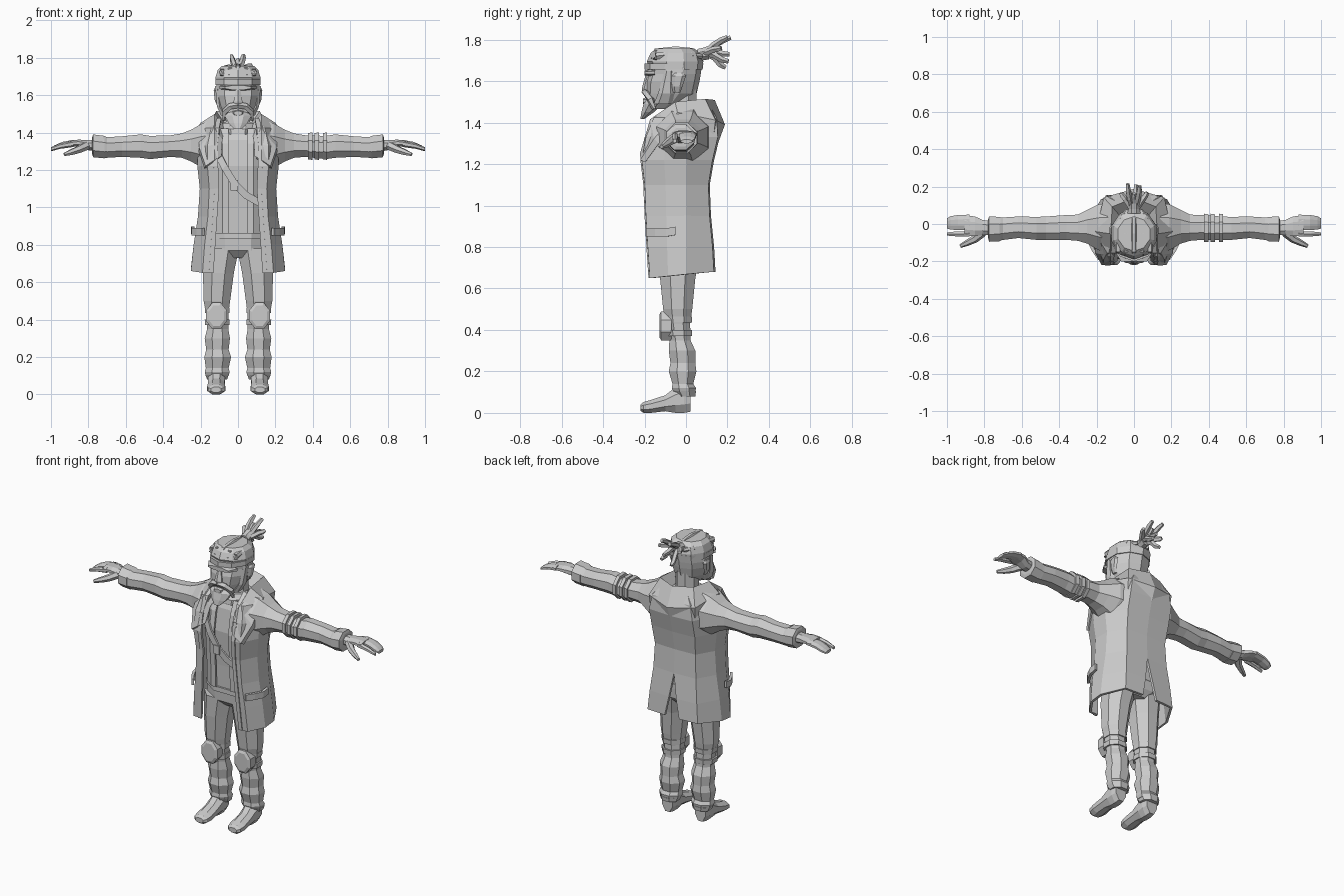
import bpy, bmesh, math
from mathutils import Vector

grey = bpy.data.materials.new("plain grey")
grey.diffuse_color = (0.6, 0.6, 0.6, 1)


def finish(name, bm, mirror=False, thick=0):
    bmesh.ops.recalc_face_normals(bm, faces=bm.faces[:])
    me = bpy.data.meshes.new(name)
    bm.to_mesh(me)
    bm.free()
    me.materials.append(grey)
    ob = bpy.data.objects.new(name, me)
    bpy.context.collection.objects.link(ob)
    if mirror:
        m = ob.modifiers.new("mirror", 'MIRROR')
        m.use_clip = True
        m.merge_threshold = 0.002
    if thick:
        s = ob.modifiers.new("thickness", 'SOLIDIFY')
        s.thickness = thick
        s.offset = 0
    return ob


def skin(name, rings, mirror=False):
    """Closed loft through rings of points, capped at both ends."""
    bm = bmesh.new()
    vs = [[bm.verts.new(p) for p in r] for r in rings]
    n = len(vs[0])
    for a, b in zip(vs, vs[1:]):
        for i in range(n):
            bm.faces.new((a[i], a[(i + 1) % n], b[(i + 1) % n], b[i]))
    bm.faces.new(vs[0])
    bm.faces.new(vs[-1])
    return finish(name, bm, mirror)


def loft(name, axis, rows, mirror=False, n=8):
    """Rows are (position, u0, u1, v0, v1) extents of flat-sided rings."""
    rings = []
    for t, u0, u1, v0, v1 in rows:
        ring = []
        for i in range(n):
            a = 2 * math.pi * (i + 0.5) / n
            k = 0.5 / math.cos(math.pi / n)
            u = (u0 + u1) / 2 + (u1 - u0) * k * math.cos(a)
            v = (v0 + v1) / 2 + (v1 - v0) * k * math.sin(a)
            ring.append([(t, u, v), (u, t, v), (u, v, t)][axis])
        rings.append(ring)
    return skin(name, rings, mirror)


def tube(name, pts, radii, mirror=False, n=5):
    pts = [Vector(p) for p in pts]
    rings = []
    for i, p in enumerate(pts):
        d = (pts[min(i + 1, len(pts) - 1)] - pts[max(i - 1, 0)]).normalized()
        ref = Vector((0, 0, 1)) if abs(d.z) < 0.85 else Vector((0, 1, 0))
        s = d.cross(ref).normalized()
        t = s.cross(d)
        rings.append([p + radii[i] * (s * math.cos(a) + t * math.sin(a))
                      for a in (2 * math.pi * k / n for k in range(n))])
    return skin(name, rings, mirror)


def sheet(name, rows, thick, mirror=False):
    bm = bmesh.new()
    vs = [[bm.verts.new(p) for p in r] for r in rows]
    for a, b in zip(vs, vs[1:]):
        for i in range(len(a) - 1):
            bm.faces.new((a[i], a[i + 1], b[i + 1], b[i]))
    return finish(name, bm, mirror, thick)


# Trousers, knee pads and boots
loft("trouser_leg", 2, [
    (.10, .05, .172, -.06, .045), (.12, .045, .178, -.068, .048), (.14, .05, .172, -.065, .035),
    (.20, .037, .18, -.083, .05), (.24, .05, .17, -.075, .045), (.30, .043, .178, -.083, .045),
    (.35, .052, .165, -.08, .022), (.43, .052, .17, -.095, .02), (.50, .042, .184, -.11, .03),
    (.65, .022, .187, -.125, .045), (.78, -.005, .185, -.13, .07)], True)
loft("trouser_hips", 2, [(.73, -.08, .08, -.09, .05), (.77, -.17, .17, -.13, .08),
                         (.86, -.17, .17, -.135, .085)])
loft("knee_pad", 1, [(-.128, .075, .155, .365, .475), (-.12, .06, .17, .35, .49),
                     (-.07, .06, .17, .35, .49)], True)
for z in (.37, .435):
    loft("knee_strap", 2, [(z, .046, .176, -.1, .028), (z + .03, .046, .178, -.104, .03)], True)
loft("trouser_cuff", 2, [(.08, .058, .165, -.045, .045), (.105, .05, .175, -.065, .048)], True)
loft("boot", 1, [(.022, .078, .152, .006, .14), (-.01, .07, .16, 0, .14), (-.05, .07, .16, 0, .125),
                 (-.10, .072, .16, .008, .085), (-.17, .068, .165, 0, .062),
                 (-.205, .075, .16, 0, .052), (-.22, .09, .145, .01, .04)], True)

# Shirt, waistcoat, belt and shoulder strap
loft("shirt", 2, [(.84, -.165, .165, -.13, .08), (1.0, -.165, .165, -.135, .08),
                  (1.22, -.18, .18, -.15, .1), (1.36, -.17, .17, -.13, .1),
                  (1.45, -.1, .1, -.09, .08)])
loft("belt", 2, [(.83, -.172, .172, -.142, .085), (.86, -.172, .172, -.142, .085)])
sheet("waistcoat_front", [[(.05, y, z), (.08, y, z), (.135, y + .04, z)] for z, y in
      ((.86, -.145), (1.0, -.15), (1.22, -.165), (1.34, -.145), (1.42, -.11))], .012, True)
sheet("shoulder_strap", [[(x, y, z), (x + .025, y, z + .03)] for x, y, z in
      ((-.125, -.165, 1.28), (-.085, -.18, 1.2), (-.03, -.178, 1.11), (.03, -.17, 1.05),
       (.11, -.16, 1.005))], .012)
loft("strap_buckle", 1, [(-.19, -.04, .0, 1.09, 1.145), (-.17, -.04, .0, 1.09, 1.145)], n=4)

# Long coat, open at the front with a slit at the back
coat = []
for z, xi, X, yf, yb, slit in ((.65, .135, .245, -.168, .135, .05), (.80, .125, .23, -.178, .128, .025),
                               (.95, .115, .207, -.187, .113, 0), (1.1, .105, .197, -.193, .107, 0),
                               (1.22, .11, .21, -.207, .128, 0), (1.33, .11, .21, -.187, .155, 0),
                               (1.42, .10, .185, -.15, .15, 0), (1.47, .09, .13, -.07, .12, 0)):
    lift = .03 if z < .7 else 0
    coat.append([(xi, yf, z), (.76 * X, yf, z), (X, yf * .5, z + lift * .3), (X, 0, z + lift * .6),
                 (.7 * X, yb * .95, z + lift), (slit, yb, z + lift)])
sheet("long_coat", coat, .015, True)
sheet("coat_front_trim", [[(r[0][0] - .004, r[0][1] - .008, r[0][2]),
                           (r[0][0] + .02, r[0][1] - .008, r[0][2])] for r in coat[:6]], .01, True)
sheet("pocket_flap", [[(.185, -.188, z), (.215, -.145, z), (.24, -.095, z), (.242, -.05, z + .008)]
                      for z in (.85, .89)], .016, True)

# Sleeves and shoulders
loft("sleeve", 0, [
    (.10, -.16, .12, 1.18, 1.475), (.19, -.14, .105, 1.21, 1.45), (.25, -.105, .075, 1.245, 1.415),
    (.30, -.09, .05, 1.265, 1.395), (.36, -.085, .048, 1.27, 1.385), (.47, -.085, .04, 1.258, 1.382),
    (.52, -.085, .038, 1.265, 1.39), (.62, -.075, .04, 1.27, 1.38), (.70, -.085, .035, 1.265, 1.375),
    (.72, -.09, .035, 1.265, 1.385)], True)
loft("sleeve_cuff", 0, [(.715, -.092, .038, 1.262, 1.382), (.775, -.095, .04, 1.268, 1.39),
                        (.78, -.075, .025, 1.285, 1.375)], True)
for x in (.375, .41, .455):
    loft("arm_band", 0, [(x, -.095, .055, 1.256, 1.398), (x + .022, -.095, .052, 1.254, 1.4)])

# Hands
loft("palm", 0, [(.765, -.06, .015, 1.3, 1.36), (.81, -.06, .022, 1.307, 1.36),
                 (.85, -.065, .04, 1.325, 1.362), (.905, -.062, .048, 1.328, 1.358)], True)
loft("fingers", 0, [(.88, -.03, .05, 1.328, 1.36), (.94, -.032, .048, 1.32, 1.35),
                    (.98, -.03, .042, 1.305, 1.332), (1.0, -.025, .03, 1.3, 1.318)], True)
loft("index_finger", 0, [(.88, -.066, -.038, 1.325, 1.355), (.95, -.066, -.04, 1.315, 1.34),
                         (1.0, -.062, -.045, 1.302, 1.32)], True, 6)
tube("thumb", [(.81, -.045, 1.33), (.85, -.08, 1.31), (.89, -.1, 1.295), (.928, -.118, 1.283)],
     [.025, .021, .017, .01], True, 6)

# Hood lying around the neck
sheet("hood", [
    [(.095, -.19, 1.27), (.125, -.212, 1.25), (.165, -.214, 1.22), (.17, -.195, 1.21)],
    [(.09, -.15, 1.36), (.125, -.165, 1.41), (.2, -.15, 1.32), (.2, -.13, 1.3)],
    [(.08, -.06, 1.43), (.125, -.05, 1.49), (.195, -.04, 1.445), (.2, -.03, 1.4)],
    [(.075, .04, 1.44), (.115, .09, 1.505), (.155, .135, 1.41), (.15, .125, 1.33)],
    [(0, .065, 1.43), (0, .135, 1.5), (0, .178, 1.39), (0, .14, 1.29)]], .02, True)

# Neck, scarf and head
loft("neck", 2, [(1.38, -.08, .08, -.09, .06), (1.46, -.065, .065, -.075, .05),
                 (1.56, -.065, .065, -.08, .05)])
loft("scarf", 2, [(1.39, -.09, .09, -.125, .06), (1.42, -.095, .095, -.12, .06),
                  (1.45, -.075, .075, -.09, .05)])
loft("head", 2, [(1.465, -.05, .05, -.18, -.08), (1.50, -.08, .08, -.19, -.0),
                 (1.54, -.1, .1, -.19, .045), (1.595, -.115, .115, -.188, .058),
                 (1.635, -.117, .117, -.175, .065), (1.67, -.115, .115, -.182, .07),
                 (1.72, -.108, .108, -.17, .06), (1.75, -.08, .08, -.13, .03)], n=10)
loft("hair_cap", 2, [(1.655, -.12, .12, -.165, .072), (1.695, -.12, .12, -.182, .077),
                     (1.735, -.108, .108, -.165, .066), (1.757, -.085, .085, -.14, .035)], n=10)
loft("head_band", 2, [(1.655, -.121, .121, -.193, .073), (1.685, -.121, .121, -.193, .077)], n=10)
for i in range(5):
    x = .042 * (i - 2)
    d = abs(x) * .25
    tube("hair_lock", [(x * 1.05, -.17 + d, 1.705), (x, -.145, 1.742 - d), (x, -.05, 1.753 - d),
                       (x * .8, .025, 1.745 - d), (x * .4, .075, 1.72)],
         [.012, .018, .017, .018, .012], n=6)

# Face
loft("brow", 1, [(-.2, -.07, .07, 1.628, 1.652), (-.15, -.1, .1, 1.622, 1.66)])
loft("nose", 2, [(1.545, -.022, .022, -.207, -.17), (1.565, -.024, .024, -.21, -.17),
                 (1.64, -.011, .011, -.19, -.16)], n=6)
tube("moustache", [(0, -.197, 1.548), (.04, -.19, 1.54), (.07, -.17, 1.51), (.075, -.155, 1.465)],
     [.018, .018, .018, .01], True)
loft("lower_lip", 1, [(-.207, -.022, .022, 1.492, 1.515), (-.17, -.035, .035, 1.485, 1.525)], n=6)
loft("beard", 2, [(1.418, -.02, .02, -.22, -.2), (1.45, -.05, .05, -.215, -.155),
                  (1.49, -.072, .072, -.205, -.11), (1.51, -.06, .06, -.19, -.1)])
loft("ear", 2, [(1.545, .098, .112, -.06, -.03), (1.575, .105, .125, -.065, -.02),
                (1.625, .108, .13, -.065, -.005), (1.64, .108, .124, -.05, -.015)], True, 6)
loft("sideburn", 2, [(1.49, .055, .09, -.15, -.07), (1.54, .085, .113, -.13, -.06),
                     (1.65, .1, .122, -.1, -.065)], True, 6)

# Tied-back hair
loft("hair_tie", 1, [(.055, -.035, .035, 1.69, 1.755), (.08, -.03, .03, 1.7, 1.76),
                     (.11, -.035, .035, 1.705, 1.77)])
for x, y, z in ((-.035, .215, 1.81), (.03, .2, 1.812), (.0, .165, 1.79), (.07, .17, 1.76),
                (-.07, .165, 1.75), (.03, .205, 1.695), (-.03, .19, 1.665), (.01, .21, 1.73)):
    tube("tied_lock", [(x * .3, .09, 1.735), (x * .7, .135, 1.745 + (z - 1.74) * .4),
                       (x * .9, (y + .14) / 2, 1.74 + (z - 1.74) * .8), (x, y, z)],
         [.015, .016, .015, .011])
